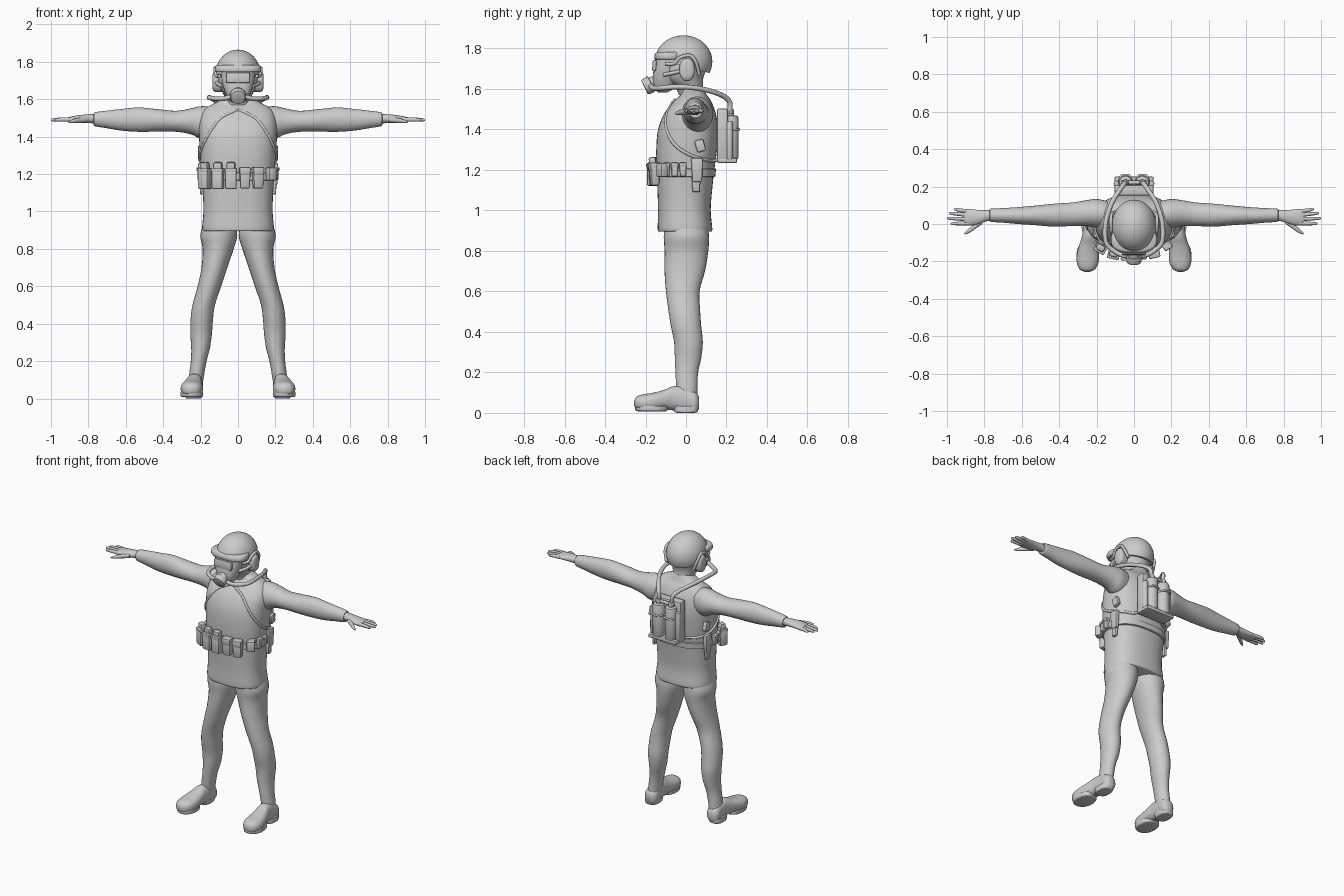
import bpy, bmesh, math
from mathutils import Vector, Matrix

grey = bpy.data.materials.new("plain grey")
grey.diffuse_color = (0.6, 0.6, 0.6, 1)


def finish(bm, name, smooth=40):
    bmesh.ops.recalc_face_normals(bm, faces=bm.faces)
    me = bpy.data.meshes.new(name)
    bm.to_mesh(me)
    bm.free()
    ob = bpy.data.objects.new(name, me)
    bpy.context.collection.objects.link(ob)
    me.materials.append(grey)
    bpy.ops.object.select_all(action='DESELECT')
    bpy.context.view_layer.objects.active = ob
    ob.select_set(True)
    bpy.ops.object.shade_smooth_by_angle(angle=math.radians(smooth))
    return ob


def spline(rings, steps):
    """Catmull-Rom interpolation of ring tuples."""
    rs = [Vector(r) for r in rings]
    out = []
    for i in range(len(rs) - 1):
        a, b, c, d = rs[max(i - 1, 0)], rs[i], rs[i + 1], rs[min(i + 2, len(rs) - 1)]
        for k in range(steps):
            t = k / steps
            out.append(0.5 * (2 * b + (c - a) * t + (2 * a - 5 * b + 4 * c - d) * t * t
                              + (3 * b - a - 3 * c + d) * t ** 3))
    return out + [rs[-1]]


def loft(name, rings, axis='z', sides=28, power=2.0, steps=4, mirror_x=1):
    """Rings are (position on axis, centre 1, centre 2, radius 1, radius 2)."""
    bm = bmesh.new()
    loops = []
    for p, c1, c2, r1, r2 in spline(rings, steps):
        loop = []
        for k in range(sides):
            a = 2 * math.pi * k / sides
            ca, sa = math.cos(a), math.sin(a)
            u = c1 + max(r1, .002) * math.copysign(abs(ca) ** (2 / power), ca)
            v = c2 + max(r2, .002) * math.copysign(abs(sa) ** (2 / power), sa)
            x, y, z = {'z': (u, v, p), 'x': (p, u, v), 'y': (u, p, v)}[axis]
            loop.append(bm.verts.new((x * mirror_x, y, z)))
        loops.append(loop)
    for l, m in zip(loops, loops[1:]):
        for k in range(sides):
            j = (k + 1) % sides
            bm.faces.new((l[k], l[j], m[j], m[k]))
    bm.faces.new(loops[0])
    bm.faces.new(loops[-1])
    return finish(bm, name, 50)


def box(name, loc, size, yaw=0, tilt=0, bevel=.008, taper=1):
    bm = bmesh.new()
    bmesh.ops.create_cube(bm, size=1)
    for v in bm.verts:
        k = taper if v.co.z < 0 else 1
        v.co = Vector((v.co.x * size[0] * k, v.co.y * size[1] * k, v.co.z * size[2]))
    bmesh.ops.bevel(bm, geom=bm.edges[:], offset=bevel, segments=2, affect='EDGES', profile=.5)
    bm.transform(Matrix.Translation(loc) @ Matrix.Rotation(yaw, 4, 'Z') @ Matrix.Rotation(tilt, 4, 'X'))
    return finish(bm, name)


def rod(name, a, b, r1, r2=None, bevel=.006):
    a, b = Vector(a), Vector(b)
    bm = bmesh.new()
    bmesh.ops.create_cone(bm, cap_ends=True, segments=20, radius1=r1, radius2=r2 or r1, depth=(b - a).length)
    rim = [e for e in bm.edges if abs(e.verts[0].co.z - e.verts[1].co.z) < 1e-5]
    bmesh.ops.bevel(bm, geom=rim, offset=bevel, segments=2, affect='EDGES', profile=.5)
    rot = (b - a).to_track_quat('Z', 'Y').to_matrix().to_4x4()
    bm.transform(Matrix.Translation((a + b) / 2) @ rot)
    return finish(bm, name)


def tube(name, pts, r, sides=10):
    """Round tube swept through the points."""
    path = spline(pts, 6)
    bm = bmesh.new()
    loops = []
    for i, p in enumerate(path):
        t = (path[min(i + 1, len(path) - 1)] - path[max(i - 1, 0)]).normalized()
        side = t.cross(Vector((.13, .21, .97))).normalized()
        up = side.cross(t)
        loops.append([bm.verts.new(p + r * (math.cos(2 * math.pi * k / sides) * side
                      + math.sin(2 * math.pi * k / sides) * up)) for k in range(sides)])
    for l, m in zip(loops, loops[1:]):
        for k in range(sides):
            j = (k + 1) % sides
            bm.faces.new((l[k], l[j], m[j], m[k]))
    bm.faces.new(loops[0])
    bm.faces.new(loops[-1])
    return finish(bm, name)


# Jacket body
BODY = [(.895, 0, -.005, .185, .13), (.91, 0, -.005, .192, .135), (1.0, 0, -.008, .185, .13),
        (1.1, 0, -.006, .188, .135), (1.2, 0, -.002, .195, .142), (1.3, 0, .003, .203, .15),
        (1.4, 0, .01, .208, .148), (1.48, 0, .02, .207, .127), (1.54, 0, .032, .185, .092),
        (1.575, 0, .038, .135, .062), (1.6, 0, .035, .08, .055), (1.62, 0, .03, .06, .05)]
loft("jacket", BODY, sides=40, power=2.5)


def on_body(y, z, out=0.004):
    """Distance of the jacket side from the middle at depth y, height z."""
    for a, b in zip(BODY, BODY[1:]):
        if a[0] <= z <= b[0]:
            cy, rx, ry = (a[i] + (b[i] - a[i]) * (z - a[0]) / (b[0] - a[0]) for i in (2, 3, 4))
            return rx * max(0, 1 - min(1, abs((y - cy) / ry)) ** 2.5) ** .4 + out
    return 0


# Head with breathing mask and helmet
loft("head", [(1.57, 0, .025, .066, .06), (1.61, 0, .015, .07, .07), (1.65, 0, -.015, .09, .1),
              (1.7, 0, -.015, .105, .115), (1.77, 0, -.01, .1, .12)])
loft("mask", [(1.582, 0, -.115, .03, .02), (1.6, 0, -.11, .052, .045), (1.64, 0, -.105, .07, .06),
              (1.69, 0, -.095, .085, .066), (1.75, 0, -.085, .093, .066)], power=2.6)
box("visor", (0, -.156, 1.715), (.13, .02, .055), tilt=-.08)
rod("mask_muzzle", (0, -.12, 1.645), (0, -.185, 1.618), .034)
rod("mask_filter", (0, -.17, 1.625), (0, -.205, 1.608), .043, .04)

bm = bmesh.new()
bmesh.ops.create_uvsphere(bm, u_segments=40, v_segments=24, radius=1)
bm.transform(Matrix.Translation((0, -.012, 1.735)) @ Matrix.Diagonal((.12, .142, .13, 1)))
for co, no in (((0, -.15, 1.748), (0, -.26, -1)),):
    cut = bmesh.ops.bisect_plane(bm, geom=bm.verts[:] + bm.edges[:] + bm.faces[:], plane_co=co,
                                 plane_no=no, clear_outer=True)
    bmesh.ops.holes_fill(bm, edges=[e for e in bm.edges if e.is_boundary])
finish(bm, "helmet")
loft("helmet_brow", [(1.745, 0, -.085, .118, .066), (1.752, 0, -.085, .124, .072),
                     (1.775, 0, -.083, .122, .07), (1.782, 0, -.08, .114, .062)], power=2.6, steps=2)
for s in (-1, 1):
    loft("ear_cup", [(.085, .005, 1.695, .036, .055), (.12, .005, 1.695, .038, .056),
                     (.132, .005, 1.695, .032, .048), (.137, .005, 1.695, .02, .034)],
         'x', power=2.3, mirror_x=s)
    tube("helmet_edge", [(s * .1, -.1, 1.725), (s * .115, -.06, 1.725), (s * .122, -.03, 1.755),
                         (s * .123, .02, 1.765), (s * .12, .05, 1.73), (s * .1, .065, 1.67)], .009)
    tube("mask_strap", [(s * .08, -.11, 1.67), (s * .105, -.06, 1.68), (s * .115, -.02, 1.69)], .01)
    # Air hose from the mask over the shoulder to the pack
    tube("air_hose", [(s * .025, -.175, 1.618), (s * .08, -.16, 1.603), (s * .14, -.115, 1.605),
                      (s * .155, -.06, 1.61), (s * .147, .03, 1.607), (s * .115, .12, 1.59),
                      (s * .07, .19, 1.562), (s * .05, .217, 1.53), (s * .047, .215, 1.48)], .0125)

    # Sleeve, hand and fingers
    loft("sleeve", [(.1, .05, 1.48, .06, .075), (.19, .056, 1.475, .077, .088), (.25, .058, 1.482, .07, .07),
                    (.33, .052, 1.482, .063, .056), (.43, .047, 1.487, .061, .06),
                    (.53, .046, 1.491, .052, .065), (.62, .045, 1.49, .045, .058),
                    (.7, .046, 1.492, .039, .047), (.765, .047, 1.493, .035, .037),
                    (.77, .047, 1.493, .026, .026)], 'x', mirror_x=s)
    loft("hand", [(.75, .046, 1.494, .028, .025), (.79, .044, 1.496, .03, .024),
                  (.84, .036, 1.494, .04, .022), (.885, .036, 1.492, .044, .017),
                  (.91, .036, 1.491, .04, .012)], 'x', mirror_x=s)
    for y0, y1, tip in ((.068, .078, .962), (.047, .057, .99), (.025, .03, .999), (.004, .002, .98)):
        loft("finger", [(.885, y0, 1.491, .011, .012), (.93, (y0 + y1) / 2, 1.492, .01, .011),
                        (tip - .012, y1, 1.49, .008, .009), (tip, y1, 1.488, .003, .004)],
             'x', 12, steps=2, mirror_x=s)
    loft("thumb", [(.81, .015, 1.49, .014, .014), (.85, -.012, 1.487, .015, .014),
                   (.885, -.038, 1.482, .012, .01), (.907, -.052, 1.478, .004, .004)],
         'x', 12, steps=3, mirror_x=s)

    # Trouser leg and boot
    loft("leg", [(.06, .228, .008, .037, .05), (.12, .222, .004, .04, .052), (.2, .21, .004, .042, .056),
                 (.27, .2, .01, .05, .065), (.35, .197, .012, .058, .071), (.43, .193, 0, .06, .075),
                 (.5, .183, -.008, .06, .078), (.6, .153, -.016, .063, .083), (.7, .126, -.006, .069, .1),
                 (.8, .106, .002, .083, .108), (.87, .103, .002, .099, .112), (.93, .1, 0, .085, .105)],
         mirror_x=s)
    loft("boot", [(-.256, .25, .047, .012, .012), (-.245, .25, .05, .038, .03), (-.215, .248, .05, .056, .041),
                  (-.17, .246, .054, .06, .044), (-.11, .24, .065, .052, .048), (-.06, .234, .072, .043, .06),
                  (0, .23, .066, .042, .06), (.045, .23, .055, .042, .05), (.065, .23, .05, .022, .03)],
         'y', power=2.3, mirror_x=s)
    loft("sole", [(0, .238, 0, .036, .04), (.006, .238, 0, .043, .058), (.035, .236, 0, .044, .062)],
         power=2.6, mirror_x=s)
    loft("toe_sole", [(.008, .246, -.17, .052, .07), (.014, .247, -.17, .06, .08),
                      (.035, .247, -.17, .06, .082)], power=2.2, mirror_x=s)

    # Harness strap round the shoulder to the pack
    strap = [(-.055, 1.545), (-.085, 1.5), (-.1, 1.44), (-.085, 1.37), (-.04, 1.31), (.03, 1.27),
             (.1, 1.25), (.13, 1.245)]
    tube("harness_strap", [(s * on_body(y, z, .002), y, z) for y, z in strap]
         + [(s * .09, .165, 1.25)], .008)

    # Side pouches and holster
    for y in (-.095, -.055, -.015):
        w = on_body(y, 1.2, .008)
        box("side_pouch", (s * w, y, 1.2), (.03, .034, .066), yaw=s * min(0, y + .03) * 4, taper=.9)
        box("side_pouch_flap", (s * (w + .003), y, 1.226), (.032, .037, .02),
            yaw=s * min(0, y + .03) * 4, bevel=.005)
    box("holster", (s * .198, .055, 1.2), (.03, .06, .12), taper=.8)
    box("holster_tip", (s * .194, .05, 1.13), (.024, .045, .08), taper=.8)
    box("holster_grip", (s * .2, .07, 1.32), (.028, .045, .06), tilt=.3)

    # Air tanks with valves
    rod("air_tank", (s * .045, .222, 1.25), (s * .045, .222, 1.47), .038, bevel=.015)
    rod("tank_valve", (s * .045, .222, 1.46), (s * .045, .222, 1.5), .016)
    rod("side_bottle", (s * .092, .215, 1.25), (s * .092, .215, 1.44), .017)
    tube("tank_band", [(s * .006, .215, 1.4), (s * .02, .255, 1.4), (s * .045, .262, 1.4),
                       (s * .07, .255, 1.4), (s * .084, .215, 1.4)], .006)

# Pack frame
box("pack_plate", (0, .18, 1.375), (.21, .055, .255))
box("pack_base", (0, .203, 1.247), (.21, .1, .026))
rod("tank_manifold", (-.07, .222, 1.485), (.07, .222, 1.485), .01)

# Belt
loft("belt", [(1.165, 0, -.004, .192, .14), (1.168, 0, -.003, .2, .148),
              (1.205, 0, -.002, .202, .15), (1.208, 0, -.002, .194, .142)], sides=40, power=2.5, steps=1)

# Magazine pouches on one side, flapped pouches on the other
for x, y, yaw in ((-.178, -.125, -.5), (-.108, -.157, -.22), (-.038, -.165, -.05)):
    box("magazine_pouch", (x, y, 1.175), (.06, .052, .11), yaw)
    box("magazine", (x, y, 1.238), (.046, .034, .05), yaw, tilt=.1)
    box("pouch_band", (x, y - .003, 1.222), (.064, .056, .018), yaw, bevel=.005)
for x, y, yaw in ((.037, -.163, .05), (.107, -.155, .22)):
    box("flap_pouch", (x, y, 1.18), (.06, .045, .115), yaw, taper=.85)
    box("flap_pouch_cover", (x, y - .003, 1.215), (.063, .05, .045), yaw, taper=.9)
box("small_pouch", (.178, -.118, 1.2), (.05, .04, .07), .55)
